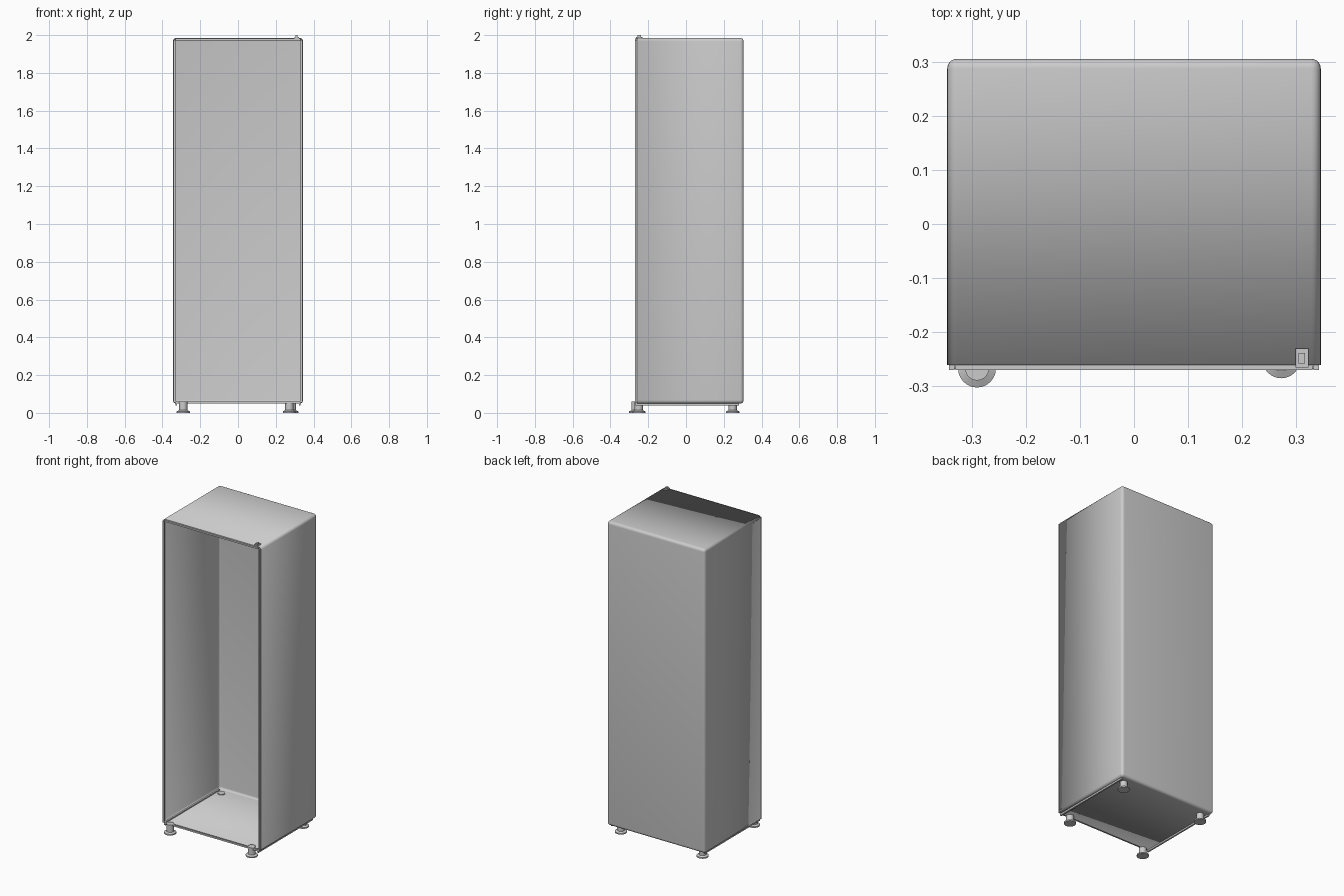
import bpy, bmesh, math
from mathutils import Vector

cube = bpy.data.objects.get("Cube")
if cube:
    bpy.data.objects.remove(cube, do_unlink=True)

grey = bpy.data.materials.new("light grey metal")
grey.use_nodes = True
colour = (0.6, 0.6, 0.6, 1)
grey.diffuse_color = colour
grey.node_tree.nodes["Principled BSDF"].inputs["Base Color"].default_value = colour


def finish(name, bm, smooth=False):
    bmesh.ops.recalc_face_normals(bm, faces=bm.faces)
    mesh = bpy.data.meshes.new(name)
    bm.to_mesh(mesh)
    bm.free()
    mesh.materials.append(grey)
    obj = bpy.data.objects.new(name, mesh)
    bpy.context.collection.objects.link(obj)
    if smooth:
        bpy.ops.object.select_all(action='DESELECT')
        obj.select_set(True)
        bpy.context.view_layer.objects.active = obj
        bpy.ops.object.shade_smooth_by_angle(angle=math.radians(40))
    return obj


def add_box(bm, low, high):
    low, high = Vector(low), Vector(high)
    verts = bmesh.ops.create_cube(bm, size=1)["verts"]
    for v in verts:
        v.co = (low + high) / 2 + v.co * (high - low)


def box(name, low, high):
    bm = bmesh.new()
    add_box(bm, low, high)
    return finish(name, bm)


# Open-fronted cabinet: rounded thin shell
WIDTH, FRONT, BACK, BASE, TOP = 0.345, -0.26, 0.305, 0.05, 1.985
bm = bmesh.new()
add_box(bm, (-WIDTH, FRONT, BASE), (WIDTH, BACK, TOP))
front_edges = {e for e in bm.edges if all(v.co.y < FRONT + 0.001 for v in e.verts)}
rounded = [e for e in bm.edges if e not in front_edges]
bmesh.ops.bevel(bm, geom=rounded, offset=0.018, segments=5, profile=0.5, affect='EDGES')
opening = [f for f in bm.faces if all(v.co.y < FRONT + 0.001 for v in f.verts)]
bmesh.ops.delete(bm, geom=opening, context='FACES')
cabinet = finish("cabinet_shell", bm, smooth=True)
walls = cabinet.modifiers.new("wall thickness", 'SOLIDIFY')
walls.thickness = 0.005
walls.offset = -1

# Narrow seal frame around the opening
box("seal_top", (-0.33, -0.27, 1.972), (0.33, FRONT, 1.982))
box("seal_bottom", (-0.33, -0.27, 0.05), (0.33, FRONT, 0.06))
for side, name in ((-1, "right"), (1, "left")):
    x1, x2 = sorted((side * 0.332, side * 0.342))
    box(f"seal_{name}", (x1, -0.27, 0.055), (x2, FRONT, 1.975))
    # Base rail along each side
    x1, x2 = sorted((side * 0.322, side * 0.332))
    box(f"base_rail_{name}", (x1, -0.268, 0.04), (x2, 0.28, 0.062))

# Hinge bracket on the top corner
box("hinge_bracket", (0.298, -0.265, 1.975), (0.322, -0.23, 1.99))
box("hinge_pin", (0.304, -0.258, 1.985), (0.316, -0.238, 2.0))


# Levelling feet: lathed disc, post and bolt head
def foot(name, x, y):
    profile = [(0.0, 0.0), (0.035, 0.0), (0.035, 0.008), (0.022, 0.014),
               (0.022, 0.06), (0.0, 0.06)]
    bm = bmesh.new()
    verts = [bm.verts.new((r, 0, z)) for r, z in profile]
    edges = [bm.edges.new(pair) for pair in zip(verts, verts[1:])]
    bmesh.ops.spin(bm, geom=verts + edges, axis=(0, 0, 1), cent=(0, 0, 0),
                   angle=math.tau, steps=24)
    bmesh.ops.remove_doubles(bm, verts=bm.verts, dist=0.0001)
    obj = finish(name, bm, smooth=True)
    obj.location = (x, y, 0)


foot("foot_front_right", -0.29, -0.267)
foot("foot_front_left", 0.272, -0.25)
foot("foot_back_right", -0.29, 0.247)
foot("foot_back_left", 0.285, 0.247)
